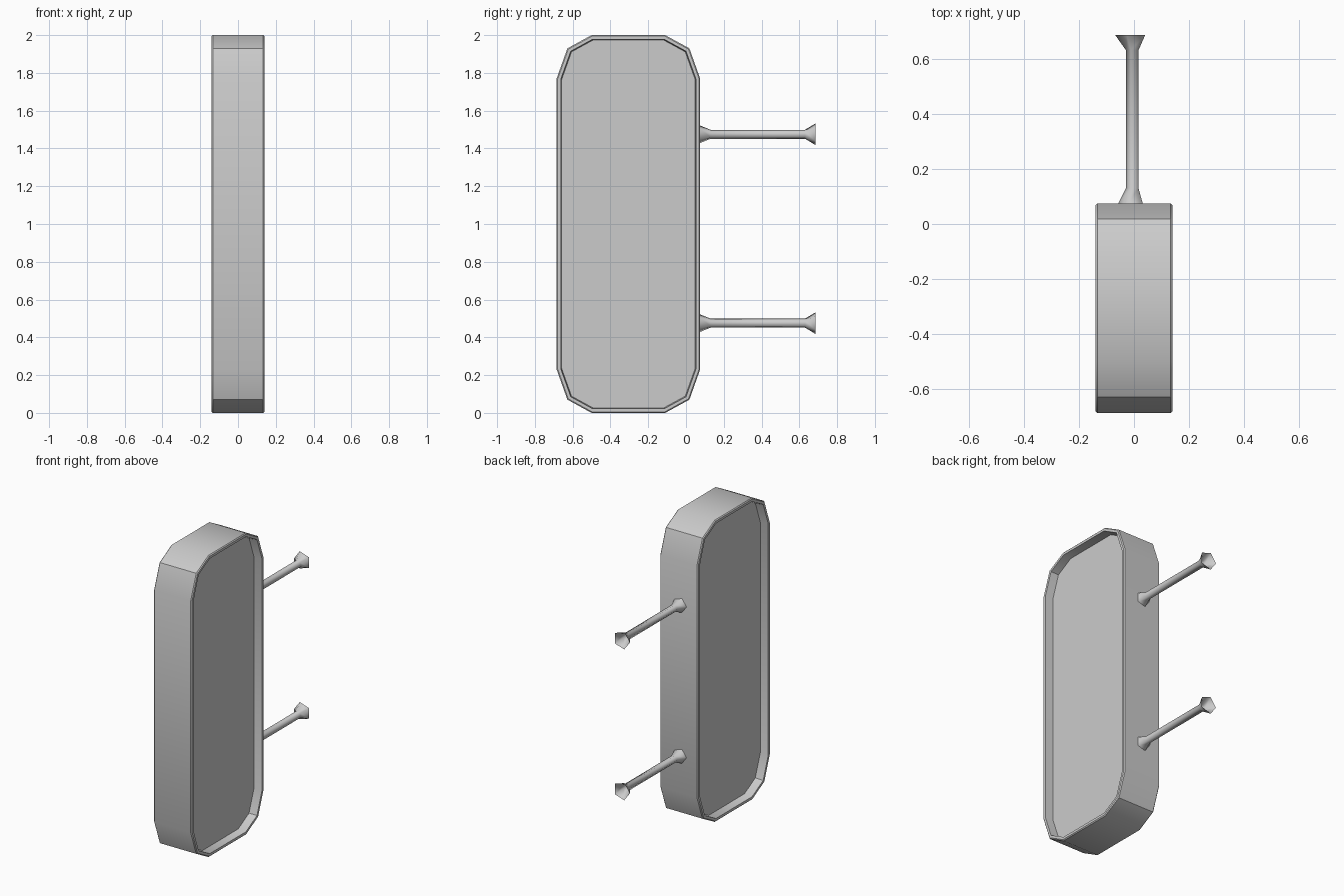
import bpy, bmesh, math

if "Cube" in bpy.data.objects:
    bpy.data.objects.remove(bpy.data.objects["Cube"])


def add_object(name, bm):
    bmesh.ops.recalc_face_normals(bm, faces=bm.faces)
    mesh = bpy.data.meshes.new(name)
    bm.to_mesh(mesh)
    bm.free()
    ob = bpy.data.objects.new(name, mesh)
    bpy.context.collection.objects.link(ob)
    return ob


def smooth(ob, angle):
    bpy.ops.object.select_all(action='DESELECT')
    ob.select_set(True)
    bpy.context.view_layer.objects.active = ob
    bpy.ops.object.shade_smooth_by_angle(angle=math.radians(angle))


def loft(bm, rings):
    for a, b in zip(rings, rings[1:]):
        for i in range(len(a)):
            j = (i + 1) % len(a)
            bm.faces.new((a[i], a[j], b[j], b[i]))


# Sign case: rounded slab with a recessed panel on both sides
CY, CZ = -0.305, 1.0
quarter = [(0.38, 0.77), (0.323, 0.93), (0.195, 1.0)]
profile = (quarter + [(-y, z) for y, z in reversed(quarter)]
           + [(-y, -z) for y, z in quarter]
           + [(y, -z) for y, z in reversed(quarter)])
bm = bmesh.new()
rings = [[bm.verts.new((x, CY + y, CZ + z)) for y, z in profile]
         for x in (-0.133, 0.133)]
loft(bm, rings)
caps = [bm.faces.new(r) for r in rings]
bmesh.ops.recalc_face_normals(bm, faces=bm.faces)
for cap in caps:
    # edge chamfer, flat rim, recess wall
    for thickness, depth in ((0.006, 0.006), (0.016, 0.0), (0.005, -0.055)):
        bmesh.ops.inset_region(bm, faces=[cap], thickness=thickness,
                               depth=depth, use_even_offset=True)
smooth(add_object("sign_case", bm), 30)

# Wall brackets: five-sided rods flared at both ends (y, radius, x centre)
sections = [(0.072, 0.050, -0.008), (0.13, 0.025, -0.004),
            (0.63, 0.025, -0.004), (0.685, 0.060, -0.008)]
for name, z in (("lower_bracket", 0.475), ("upper_bracket", 1.475)):
    bm = bmesh.new()
    rings = [[bm.verts.new((cx - r * math.cos(math.tau * i / 5), y,
                            z + r * math.sin(math.tau * i / 5)))
              for i in range(5)] for y, r, cx in sections]
    loft(bm, rings)
    smooth(add_object(name, bm), 80)
